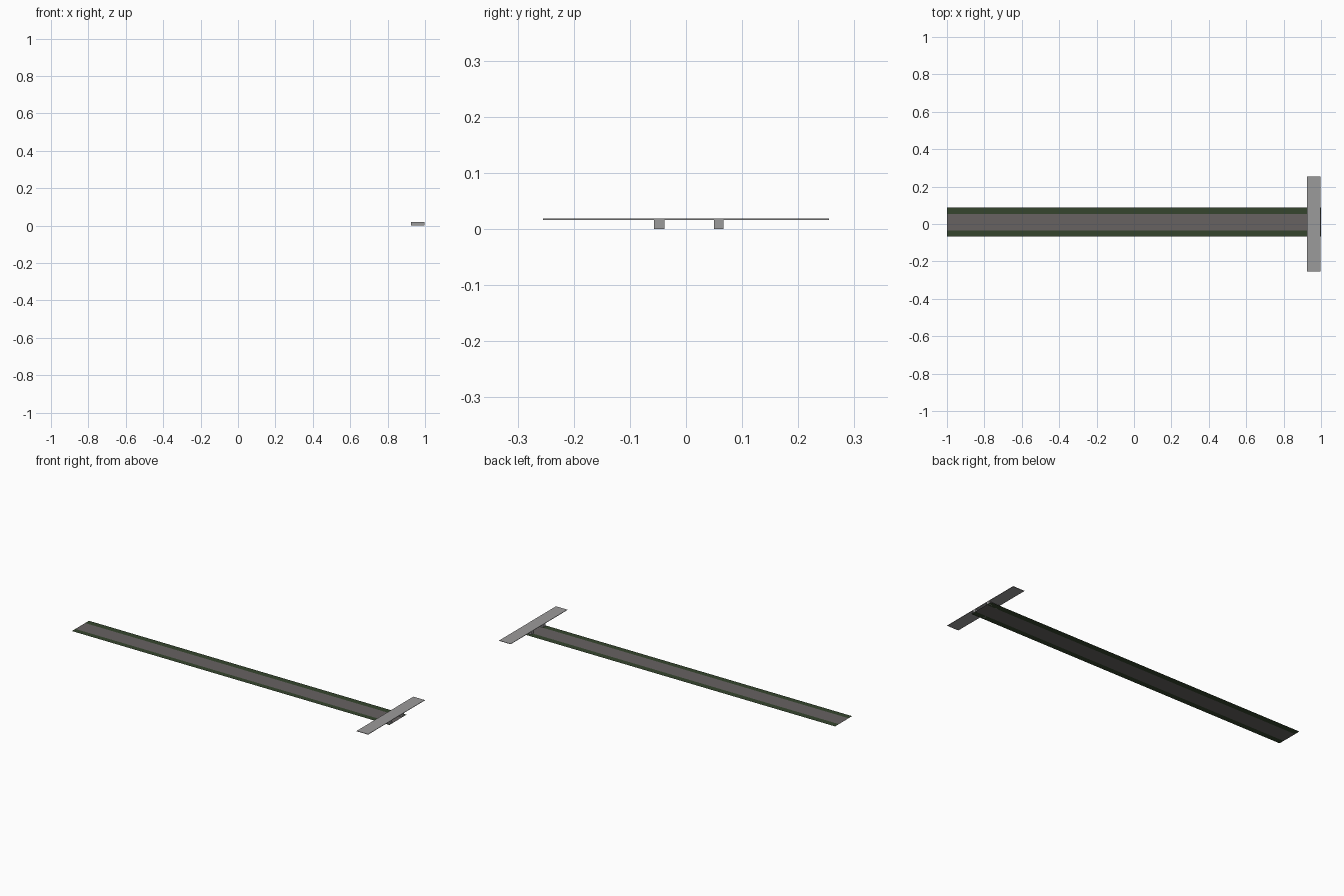
import bpy
import bmesh

if "Cube" in bpy.data.objects:
    bpy.data.objects.remove(bpy.data.objects["Cube"])


def material(name, rgb):
    m = bpy.data.materials.new(name)
    m.diffuse_color = (*rgb, 1)
    m.use_nodes = True
    m.node_tree.nodes["Principled BSDF"].inputs["Base Color"].default_value = m.diffuse_color
    return m


asphalt = material("asphalt", (0.135, 0.122, 0.12))
grass = material("dark_grass", (0.036, 0.06, 0.027))
concrete = material("concrete", (0.33, 0.325, 0.325))


def finish(name, bm, mat):
    me = bpy.data.meshes.new(name)
    bm.to_mesh(me)
    bm.free()
    me.materials.append(mat)
    bpy.context.collection.objects.link(bpy.data.objects.new(name, me))


def strip(name, x0, x1, y0, y1, mat, z=0):
    bm = bmesh.new()
    bm.faces.new([bm.verts.new(p) for p in
                  ((x0, y0, z), (x1, y0, z), (x1, y1, z), (x0, y1, z))])
    finish(name, bm, mat)


def box(name, x0, x1, y0, y1, z0, z1, mat):
    bm = bmesh.new()
    bmesh.ops.create_cube(bm, size=1)
    for v in bm.verts:
        v.co.x = x1 if v.co.x > 0 else x0
        v.co.y = y1 if v.co.y > 0 else y0
        v.co.z = z1 if v.co.z > 0 else z0
    finish(name, bm, mat)


# Flat road with a grass verge along each side
strip("road", -1, 1, -0.035, 0.053, asphalt)
strip("verge_front", -1, 1, -0.066, -0.035, grass)
strip("verge_back", -1, 1, 0.053, 0.087, grass)

# Overpass: thin deck on two abutment walls
X0, X1 = 0.926, 0.998
DECK_BOTTOM, DECK_TOP = 0.0165, 0.019
box("bridge_deck", X0, X1, -0.255, 0.255, DECK_BOTTOM, DECK_TOP, concrete)
for name, y0, y1 in (("abutment_front", -0.057, -0.038),
                     ("abutment_back", 0.05, 0.067)):
    box(name, X0, X1, y0, y1, 0, DECK_BOTTOM, concrete)
